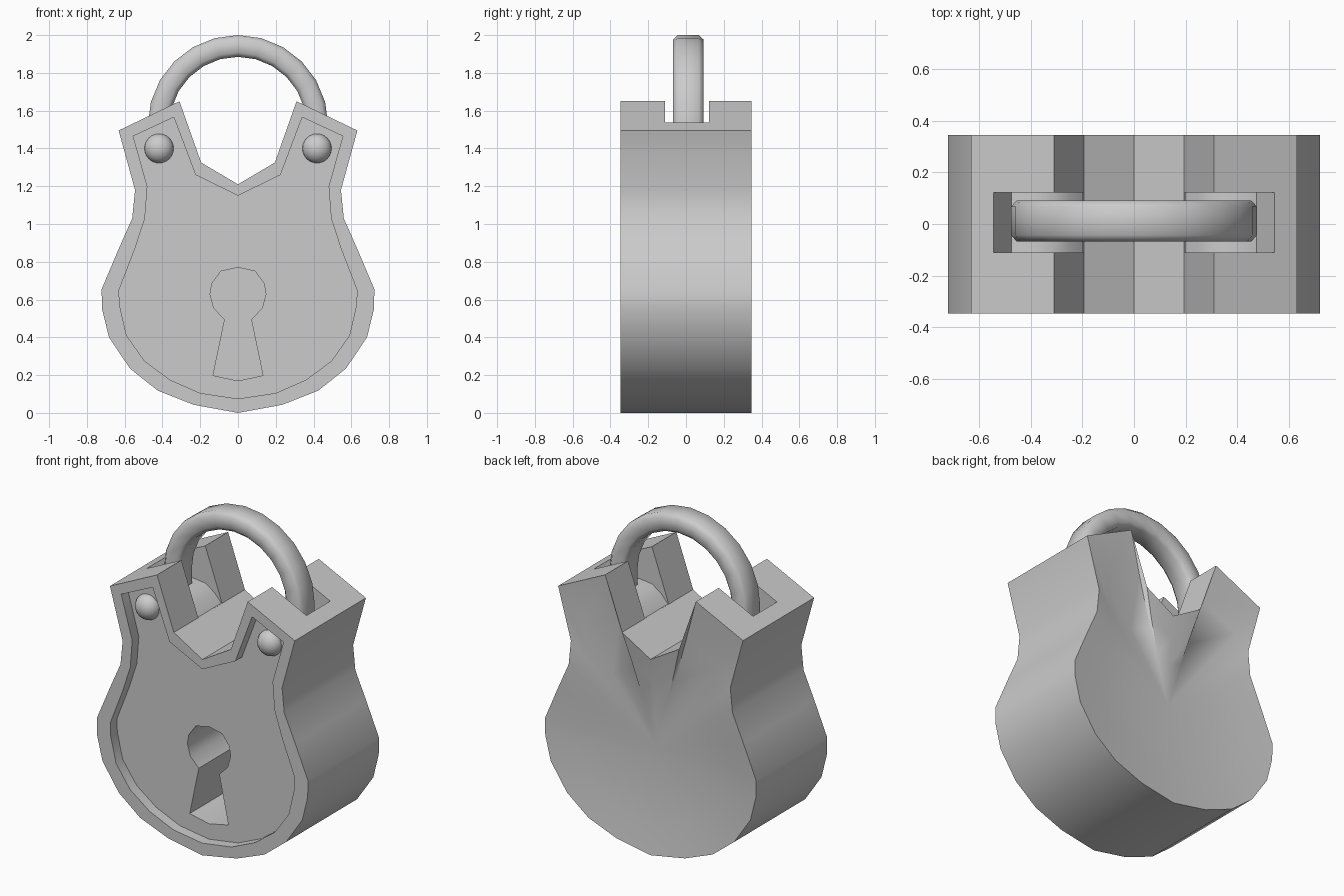
import bpy, bmesh, math
from mathutils import Vector, Matrix

if "Cube" in bpy.data.objects:
    bpy.data.objects.remove(bpy.data.objects["Cube"])


def new_object(name, bm):
    bmesh.ops.recalc_face_normals(bm, faces=bm.faces)
    mesh = bpy.data.meshes.new(name)
    bm.to_mesh(mesh)
    bm.free()
    ob = bpy.data.objects.new(name, mesh)
    bpy.context.collection.objects.link(ob)
    return ob


def prism(name, points, y0, y1, dish=0):
    """Extrude an x-z outline along y, optionally dishing the y1 face."""
    bm = bmesh.new()
    low = [bm.verts.new((x, y0, z)) for x, z in points]
    high = [bm.verts.new((x, y1, z)) for x, z in points]
    bm.faces.new(low)
    n = len(points)

    def bridge(a, b):
        for i in range(n):
            bm.faces.new((a[i], a[(i + 1) % n], b[(i + 1) % n], b[i]))

    bridge(low, high)
    if dish:
        c = Vector((0, 0.65))
        for f in (0.75, 0.45):
            ring = [bm.verts.new((c.x + f * (x - c.x), y1 - dish * (1 - f * f),
                                  c.y + f * (z - c.y))) for x, z in points]
            bridge(high, ring)
            high = ring
        mid = bm.verts.new((c.x, y1 - dish, c.y))
        for i in range(n):
            bm.faces.new((high[i], high[(i + 1) % n], mid))
    else:
        bm.faces.new(high)
    return new_object(name, bm)


def mirrored(half):
    """Close a right-half outline that starts and ends on x = 0."""
    return half + [(-x, z) for x, z in half[-2:0:-1]]


def smooth(ob, angle):
    bpy.ops.object.select_all(action='DESELECT')
    ob.select_set(True)
    bpy.context.view_layer.objects.active = ob
    bpy.ops.object.shade_smooth_by_angle(angle=math.radians(angle))


def cut(ob, cutter):
    mod = ob.modifiers.new(cutter.name, 'BOOLEAN')
    mod.operation = 'DIFFERENCE'
    mod.solver = 'EXACT'
    mod.object = cutter
    bpy.context.view_layer.objects.active = ob
    bpy.ops.object.modifier_apply(modifier=mod.name)
    bpy.data.objects.remove(cutter, do_unlink=True)


# Lock body with a V notch between two horns and a slightly dished back
body = prism("lock_body", mirrored([
    (0, 1.21), (0.195, 1.325), (0.31, 1.65), (0.632, 1.495), (0.545, 1.18),
    (0.56, 1.03), (0.633, 0.865), (0.722, 0.655), (0.72, 0.55), (0.683, 0.40),
    (0.572, 0.235), (0.425, 0.118), (0.235, 0.043), (0, 0)]),
    -0.348, 0.346, dish=0.05)

# Recessed front panel
PANEL = -0.283
cut(body, prism("panel_cutter", mirrored([
    (0, 1.15), (0.225, 1.26), (0.34, 1.565), (0.555, 1.465), (0.48, 1.20),
    (0.493, 1.03), (0.545, 0.87), (0.63, 0.65), (0.627, 0.57), (0.59, 0.41),
    (0.495, 0.275), (0.36, 0.175), (0.20, 0.105), (0, 0.075)]), -0.45, PANEL))

# Keyhole
cut(body, prism("keyhole_cutter", mirrored([
    (0, 0.77), (0.09, 0.75), (0.138, 0.685), (0.148, 0.627), (0.127, 0.553),
    (0.07, 0.495), (0.132, 0.198), (0, 0.17)]), -0.45, 0.10))

# Shackle slots, open towards the notch
slot = [(0.10, 1.33), (0.20, 1.325), (0.25, 1.38), (0.31, 1.42), (0.40, 1.43),
        (0.475, 1.41), (0.545, 1.537), (0.635, 1.70), (0.10, 1.70)]
for s in (1, -1):
    cut(body, prism("slot_cutter", [(s * x, z) for x, z in slot], -0.11, 0.123))
smooth(body, 36)

# Shackle: chamfered section swept over a half circle with straight legs
R, CZ, CY = 0.42, 1.5225, 0.012
section = [(0.0575, 0.055), (0.035, 0.08), (-0.035, 0.08), (-0.0575, 0.055)]
section += [(a, -b) for a, b in reversed(section)]
path = [(R, 1.38, 0)]
path += [(R * math.cos(t), CZ + R * math.sin(t), t)
         for t in (math.radians(15 * i) for i in range(13))]
path += [(-R, 1.38, math.pi)]
bm = bmesh.new()
rings = [[bm.verts.new((x + a * math.cos(t), CY + b, z + a * math.sin(t)))
          for a, b in section] for x, z, t in path]
n = len(section)
for r0, r1 in zip(rings, rings[1:]):
    for i in range(n):
        bm.faces.new((r0[i], r0[(i + 1) % n], r1[(i + 1) % n], r1[i]))
bm.faces.new(rings[0])
bm.faces.new(rings[-1])
smooth(new_object("shackle", bm), 60)

# Domed rivets on the panel
for s, side in ((1, "right"), (-1, "left")):
    bm = bmesh.new()
    bmesh.ops.create_uvsphere(bm, u_segments=20, v_segments=12, radius=1)
    bmesh.ops.scale(bm, vec=Vector((0.078, 0.068, 0.078)), verts=bm.verts)
    bmesh.ops.translate(bm, vec=(s * 0.418, PANEL + 0.004, 1.40), verts=bm.verts)
    smooth(new_object("rivet_" + side, bm), 60)
